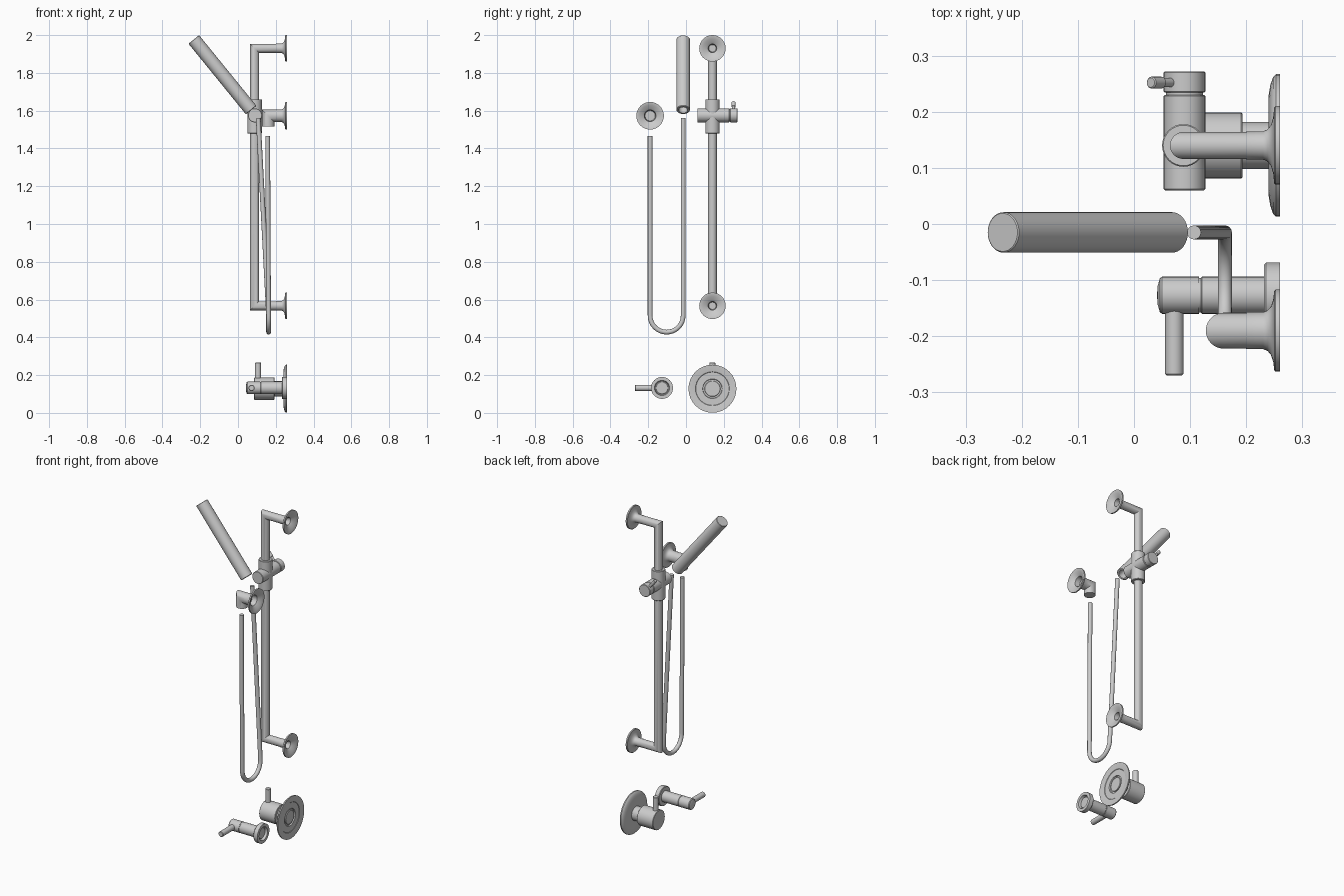
import bpy, bmesh, math
from mathutils import Vector, Matrix

cube = bpy.data.objects.get("Cube")
if cube:
    bpy.data.objects.remove(cube, do_unlink=True)

chrome = bpy.data.materials.new("brushed_grey")
chrome.use_nodes = True
grey = (0.6, 0.6, 0.6, 1)
chrome.diffuse_color = grey
chrome.node_tree.nodes["Principled BSDF"].inputs["Base Color"].default_value = grey

SIDES = 32
X, Y, Z = Vector((1, 0, 0)), Vector((0, 1, 0)), Vector((0, 0, 1))


def finish(name, bm):
    bmesh.ops.recalc_face_normals(bm, faces=bm.faces)
    mesh = bpy.data.meshes.new(name)
    bm.to_mesh(mesh)
    bm.free()
    mesh.materials.append(chrome)
    obj = bpy.data.objects.new(name, mesh)
    bpy.context.collection.objects.link(obj)
    bpy.ops.object.select_all(action='DESELECT')
    obj.select_set(True)
    bpy.context.view_layer.objects.active = obj
    bpy.ops.object.shade_smooth_by_angle(angle=math.radians(32))
    return obj


def lathe(name, origin, axis, profile):
    """Revolve (distance along axis, radius) points around an axis."""
    bm = bmesh.new()
    verts = [bm.verts.new((r, 0, t)) for t, r in profile]
    edges = [bm.edges.new(pair) for pair in zip(verts, verts[1:])]
    bmesh.ops.spin(bm, geom=verts + edges, cent=(0, 0, 0), axis=(0, 0, 1),
                   angle=math.tau, steps=SIDES, use_merge=False)
    bmesh.ops.remove_doubles(bm, verts=bm.verts, dist=0.0001)
    turn = Z.rotation_difference(Vector(axis).normalized()).to_matrix().to_4x4()
    bm.transform(Matrix.Translation(origin) @ turn)
    return finish(name, bm)


def rod(name, start, end, radius, bevel=0.002):
    """Closed cylinder with slightly broken edges."""
    start, end = Vector(start), Vector(end)
    length = (end - start).length
    return lathe(name, start, end - start, [
        (0, 0), (0, radius - bevel), (bevel, radius),
        (length - bevel, radius), (length, radius - bevel), (length, 0)])


def pipe(name, path, radius, sides=SIDES):
    """Round pipe along a path, with mitred joints."""
    path = [Vector(p) for p in path]
    dirs = [(b - a).normalized() for a, b in zip(path, path[1:])]
    u = dirs[0].orthogonal().normalized()
    v = dirs[0].cross(u)
    bm = bmesh.new()
    angles = [math.tau * i / sides for i in range(sides)]
    ring = [path[0] + radius * (u * math.cos(a) + v * math.sin(a)) for a in angles]
    rings = [[bm.verts.new(p) for p in ring]]
    for i, d in enumerate(dirs):
        normal = d + dirs[i + 1] if i + 1 < len(dirs) else d
        ring = [p + d * ((path[i + 1] - p).dot(normal) / d.dot(normal)) for p in ring]
        rings.append([bm.verts.new(p) for p in ring])
    for a, b in zip(rings, rings[1:]):
        for j in range(sides):
            k = (j + 1) % sides
            bm.faces.new((a[j], a[k], b[k], b[j]))
    bm.faces.new(rings[0])
    bm.faces.new(rings[-1])
    return finish(name, bm)


def wall_flange(name, y, z, neck, rim):
    """Flared mount with a hollow back, against the wall plane."""
    span = rim - neck
    flare = [(0.2, neck), (0.23, neck), (0.238, neck + span * 0.08),
             (0.244, neck + span * 0.25), (0.248, neck + span * 0.55),
             (0.25, rim - 0.002), (0.252, rim), (0.26, rim)]
    back = [(0.26, rim - 0.006), (0.254, neck + span * 0.55),
            (0.248, neck + span * 0.2), (0.24, neck - 0.002), (0.21, neck - 0.006),
            (0.21, 0)]
    lathe(name, (0, y, z), X, flare + back)


# Slide rail with its two wall mounts
RAIL_X, RAIL_Y, LOW, HIGH = 0.088, 0.14, 0.567, 1.93
pipe("slide_rail", [(0.21, RAIL_Y, HIGH), (RAIL_X, RAIL_Y, HIGH),
                    (RAIL_X, RAIL_Y, LOW), (0.21, RAIL_Y, LOW)], 0.024)
wall_flange("upper_rail_flange", RAIL_Y, HIGH, 0.025, 0.07)
wall_flange("lower_rail_flange", RAIL_Y, LOW, 0.025, 0.07)

# Sliding holder on the rail
SLIDE_Z = 1.575
rod("slider_collar", (RAIL_X, RAIL_Y, 1.48), (RAIL_X, RAIL_Y, 1.66), 0.038)
rod("slider_cross_body", (0.09, 0.06, SLIDE_Z), (0.09, 0.23, SLIDE_Z), 0.037)
rod("slider_knob_core", (0.09, 0.22, SLIDE_Z), (0.09, 0.24, SLIDE_Z), 0.033)
rod("slider_knob", (0.09, 0.234, SLIDE_Z), (0.09, 0.272, SLIDE_Z), 0.037)
rod("slider_pin", (0.075, 0.252, 1.59), (0.033, 0.252, 1.641), 0.008)
rod("slider_pin_tip", (0.05, 0.252, 1.62), (0.03, 0.252, 1.645), 0.0105)

# Hand shower, with a socket in its lower end
top, bottom = Vector((-0.234, -0.015, 1.977)), Vector((0.07, -0.015, 1.603))
length = (bottom - top).length
lathe("hand_shower", top, bottom - top, [
    (0, 0), (0, 0.034), (0.002, 0.036), (length - 0.003, 0.036),
    (length, 0.033), (length, 0.024), (length - 0.05, 0.022), (length - 0.05, 0)])

# Hose hanging in a loop
path = [(0.157, -0.19, 1.465)]
for i in range(17):
    a = math.pi * i / 16
    path.append((0.162, -0.1025 - 0.0875 * math.cos(a), 0.515 - 0.0875 * math.sin(a)))
path.append((0.107, -0.015, 1.56))
pipe("hose", path, 0.0125, 16)

# Wall elbow that feeds the hose
wall_flange("elbow_flange", -0.19, 1.573, 0.033, 0.073)
pipe("wall_elbow", [(0.21, -0.19, 1.573), (0.16, -0.19, 1.573),
                    (0.16, -0.19, 1.515)], 0.032)

# Main valve: cover plate, neck, body and lever
VALVE_Z = 0.128
lathe("valve_plate", (0, RAIL_Y, VALVE_Z), X, [
    (0.24, 0), (0.24, 0.09), (0.243, 0.108), (0.248, 0.122), (0.253, 0.127),
    (0.26, 0.127), (0.26, 0.122), (0.255, 0.09), (0.253, 0.088),
    (0.253, 0.052), (0.246, 0.05), (0.246, 0)])
rod("valve_neck", (0.18, RAIL_Y, VALVE_Z), (0.252, RAIL_Y, VALVE_Z), 0.042)
rod("valve_body", (0.085, RAIL_Y, VALVE_Z), (0.193, RAIL_Y, VALVE_Z), 0.059)
rod("valve_lever", (0.106, RAIL_Y, 0.16), (0.106, RAIL_Y, 0.266), 0.016)

# Diverter valve: flange, body, domed handle and lever
DIV_Y, DIV_Z = -0.127, 0.132
lathe("diverter_flange", (0, DIV_Y, DIV_Z), X, [
    (0.232, 0), (0.232, 0.055), (0.235, 0.058), (0.26, 0.058),
    (0.26, 0.04), (0.245, 0.036), (0.245, 0)])
rod("diverter_body", (0.119, DIV_Y, DIV_Z), (0.25, DIV_Y, DIV_Z), 0.033)
rod("diverter_joint", (0.1, DIV_Y, DIV_Z), (0.13, DIV_Y, DIV_Z), 0.031)
lathe("diverter_handle", (0, DIV_Y, DIV_Z), X, [
    (0.041, 0), (0.042, 0.016), (0.046, 0.03), (0.05, 0.033),
    (0.116, 0.033), (0.116, 0)])
rod("diverter_lever", (0.072, -0.14, DIV_Z), (0.072, -0.27, DIV_Z), 0.0165, 0.003)
